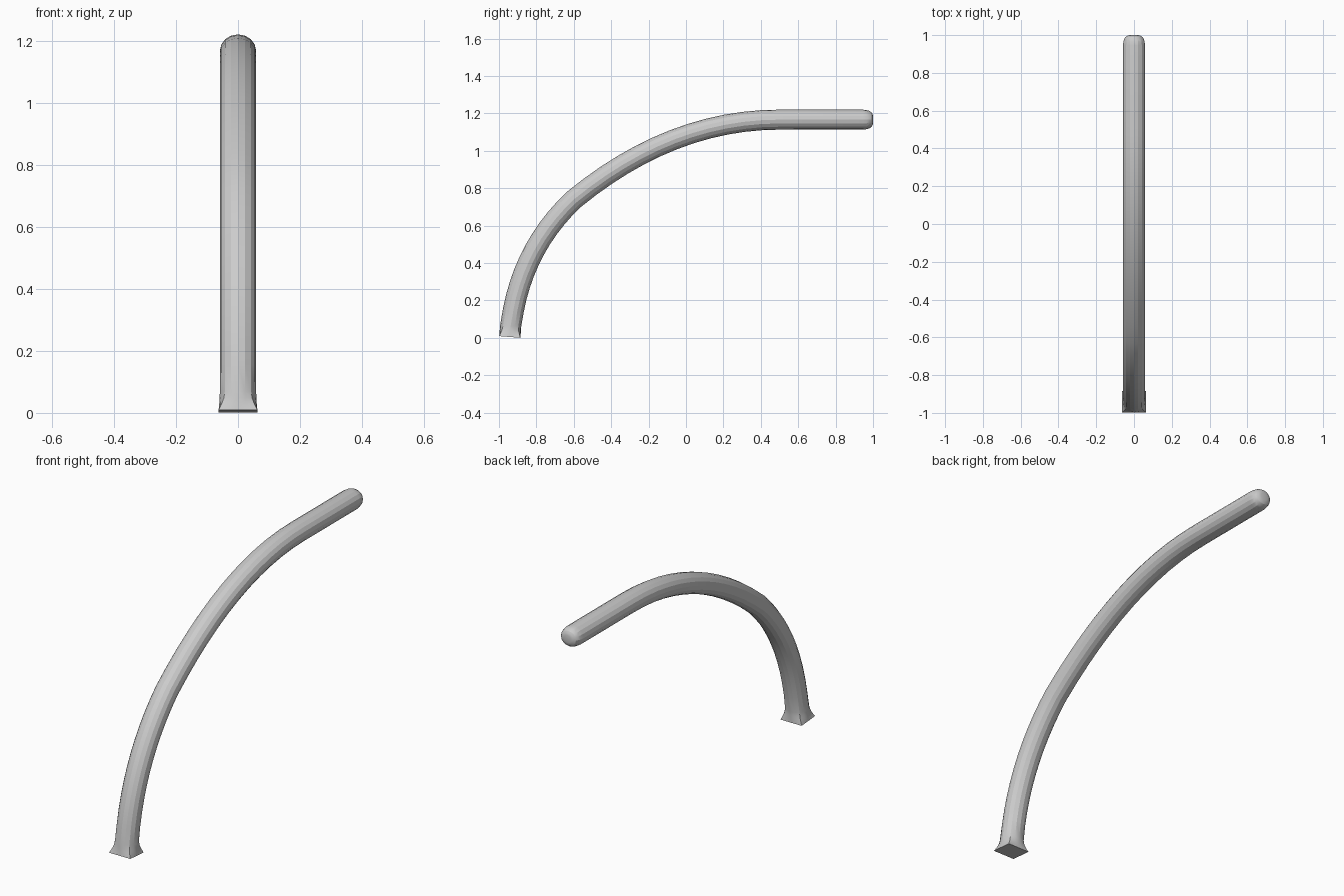
import bpy, bmesh, math
from mathutils import Vector

if "Cube" in bpy.data.objects:
    bpy.data.objects.remove(bpy.data.objects["Cube"])

SIDES = 16


def bezier(p0, p1, p2, n):
    """Points and tangents along a quadratic curve in the YZ plane."""
    p0, p1, p2 = Vector(p0), Vector(p1), Vector(p2)
    return [((1-t)**2*p0 + 2*t*(1-t)*p1 + t*t*p2,
             ((1-t)*(p1-p0) + t*(p2-p1)).normalized())
            for t in (i / n for i in range(n + 1))]


# rings: (point, tangent, scale, squareness)
base, lean = Vector((-0.942, 0.005)), Vector((0.08, 1)).normalized()
rings = [(base + lean*d, lean, 1, sq)
         for d, sq in ((0, 1), (0.012, 0.72), (0.025, 0.45), (0.04, 0.2), (0.06, 0.05))]

# curved lower stem, long upper arc, straight level arm
lower = bezier(base, (-0.907, 0.45), (-0.6, 0.74), 12)
upper = bezier((-0.6, 0.74), (-0.08, 1.167), (0.5, 1.167), 12)
rings += [(p, t, 1, 0) for p, t in lower[2:-1] + upper]

# rounded tip
level = Vector((1, 0))
for y, s in ((0.945, 1), (0.965, 0.96), (0.98, 0.88), (0.991, 0.75), (0.997, 0.58), (1.0, 0.36)):
    rings.append((Vector((y, 1.167)), level, s, 0))

bm = bmesh.new()
loops = []
for k, (p, t, s, sq) in enumerate(rings):
    f = min(1, k / len(rings))
    half = 0.057 - 0.0045 * f               # slight taper in depth
    loop = []
    for i in range(SIDES):
        a = 2 * math.pi * i / SIDES
        c, d = math.cos(a), math.sin(a)
        m = 1 + sq * (1 / max(abs(c), abs(d)) - 1)
        x = c * m * s * (0.0585 + 0.0045 * sq)
        off = Vector((-t.y, t.x)) * d * m * s * half
        loop.append(bm.verts.new((x, p.x + off.x, p.y + off.y)))
    loops.append(loop)
for a, b in zip(loops, loops[1:]):
    for i in range(SIDES):
        j = (i + 1) % SIDES
        bm.faces.new((a[i], a[j], b[j], b[i]))
bm.faces.new(loops[0][::-1])
bm.faces.new(loops[-1])
bmesh.ops.recalc_face_normals(bm, faces=bm.faces)

mesh = bpy.data.meshes.new("curved_arm")
bm.to_mesh(mesh)
bm.free()
arm = bpy.data.objects.new("curved_arm", mesh)
bpy.context.collection.objects.link(arm)
bpy.context.view_layer.objects.active = arm
arm.select_set(True)
bpy.ops.object.shade_smooth_by_angle(angle=math.radians(20))
